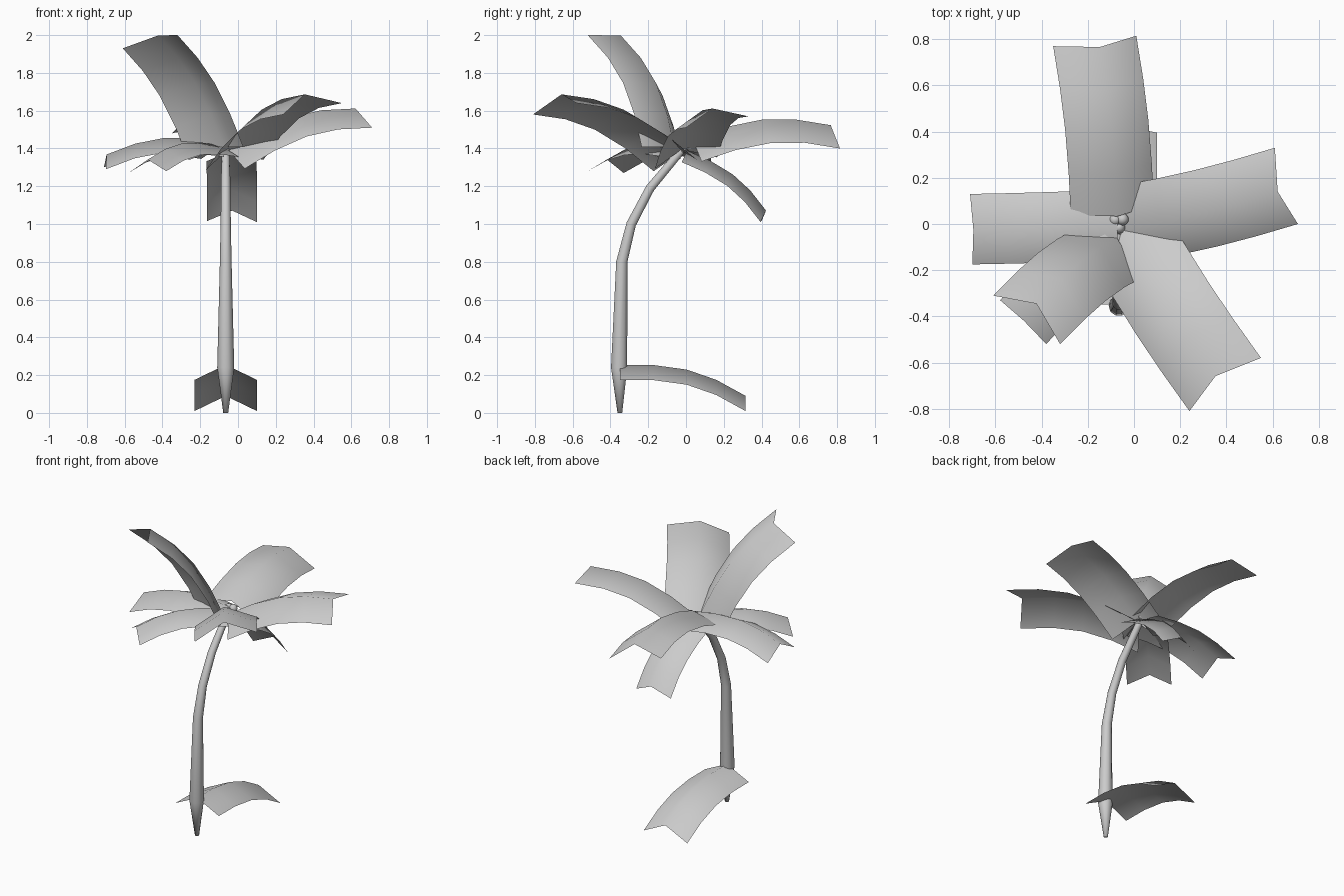
import bpy, bmesh, math
from mathutils import Vector

if "Cube" in bpy.data.objects:
    bpy.data.objects.remove(bpy.data.objects["Cube"])

grey = bpy.data.materials.new("plain_grey")
grey.diffuse_color = (0.6, 0.6, 0.6, 1)
grey.use_nodes = True
grey.node_tree.nodes["Principled BSDF"].inputs["Base Color"].default_value = grey.diffuse_color


def make_object(name, bm):
    mesh = bpy.data.meshes.new(name)
    for f in bm.faces:
        f.smooth = True
    bm.to_mesh(mesh)
    bm.free()
    mesh.materials.append(grey)
    ob = bpy.data.objects.new(name, mesh)
    bpy.context.collection.objects.link(ob)
    return ob


# Arched profile of a frond along its chord: (fraction of length, rise / length)
ARCH = [(0, 0), (0.25, 0.06), (0.51, 0.088), (0.75, 0.066), (1, 0)]


def frond(name, base, left, right):
    """Ridged leaf from the middle of its base to its two tip corners."""
    base, left, right = Vector(base), Vector(left), Vector(right)
    side = (right - left) / 2
    chord = (left + right) / 2 - base
    chord -= chord.project(side)
    start = (left + right) / 2 - chord
    up = side.cross(chord).normalized()
    width, length = side.length * 2, chord.length
    ridge = up * 0.235 * width - chord.normalized() * 0.055 * width
    bm = bmesh.new()
    rows = []
    for u, rise in ARCH:
        p = start + chord * u + up * rise * length
        rows.append([bm.verts.new(q) for q in (p - side, p + ridge, p + side)])
    for a, b in zip(rows, rows[1:]):
        for i in range(2):
            bm.faces.new((a[i], a[i + 1], b[i + 1], b[i]))
    return make_object(name, bm)


# Crown fronds and the low frond at the foot of the trunk
frond("frond_back", (-0.09, 0.06, 1.37), (-0.35, 0.77, 1.48), (0.01, 0.815, 1.40))
frond("frond_back_drooping", (-0.04, -0.02, 1.33), (-0.165, 0.40, 1.015), (0.10, 0.395, 1.01))
frond("frond_raised", (-0.13, -0.12, 1.37), (-0.32, -0.52, 2.0), (-0.61, -0.31, 1.93))
frond("frond_front_right", (-0.02, -0.055, 1.31), (0.55, -0.58, 1.64), (0.24, -0.81, 1.58))
frond("frond_right", (-0.01, -0.015, 1.32), (0.61, 0.33, 1.57), (0.71, 0.0, 1.51))
frond("frond_left", (-0.08, 0.0, 1.36), (-0.70, -0.175, 1.29), (-0.71, 0.13, 1.30))
frond("frond_front_left", (-0.09, -0.02, 1.35), (-0.38, -0.52, 1.28), (-0.58, -0.33, 1.27))
frond("frond_base", (-0.065, -0.35, 0.175), (-0.23, 0.315, 0.01), (0.10, 0.315, 0.01))

# Curved tapering trunk: (y, z, radius)
TRUNK = [(-0.35, 0.0, 0.013), (-0.354, 0.24, 0.045), (-0.34, 0.80, 0.031),
         (-0.29, 1.0, 0.027), (-0.19, 1.19, 0.025), (-0.04, 1.37, 0.022),
         (-0.01, 1.41, 0.02)]
SIDES = 10
bm = bmesh.new()
rings = []
for i, (y, z, r) in enumerate(TRUNK):
    a, b = TRUNK[max(i - 1, 0)], TRUNK[min(i + 1, len(TRUNK) - 1)]
    t = Vector((0, b[0] - a[0], b[1] - a[1])).normalized()
    if i == 0:
        t = Vector((0, 0, 1))
    n = Vector((0, t.z, -t.y))
    centre = Vector((-0.065, y, z))
    rings.append([bm.verts.new(centre + r * (math.cos(k * math.tau / SIDES) * Vector((1, 0, 0))
                                             + math.sin(k * math.tau / SIDES) * n))
                  for k in range(SIDES)])
for a, b in zip(rings, rings[1:]):
    for k in range(SIDES):
        j = (k + 1) % SIDES
        bm.faces.new((a[k], a[j], b[j], b[k]))
bm.faces.new(rings[0][::-1])
bm.faces.new(rings[-1])
make_object("trunk", bm)

# Small nuts at the centre of the crown
NUTS = [(-0.082, 0.018, 1.412), (-0.05, 0.02, 1.415), (-0.065, -0.015, 1.40)]
for i, c in enumerate(NUTS):
    bm = bmesh.new()
    bmesh.ops.create_uvsphere(bm, u_segments=10, v_segments=6, radius=0.027)
    bmesh.ops.translate(bm, verts=bm.verts, vec=c)
    make_object("nut_%d" % (i + 1), bm)
